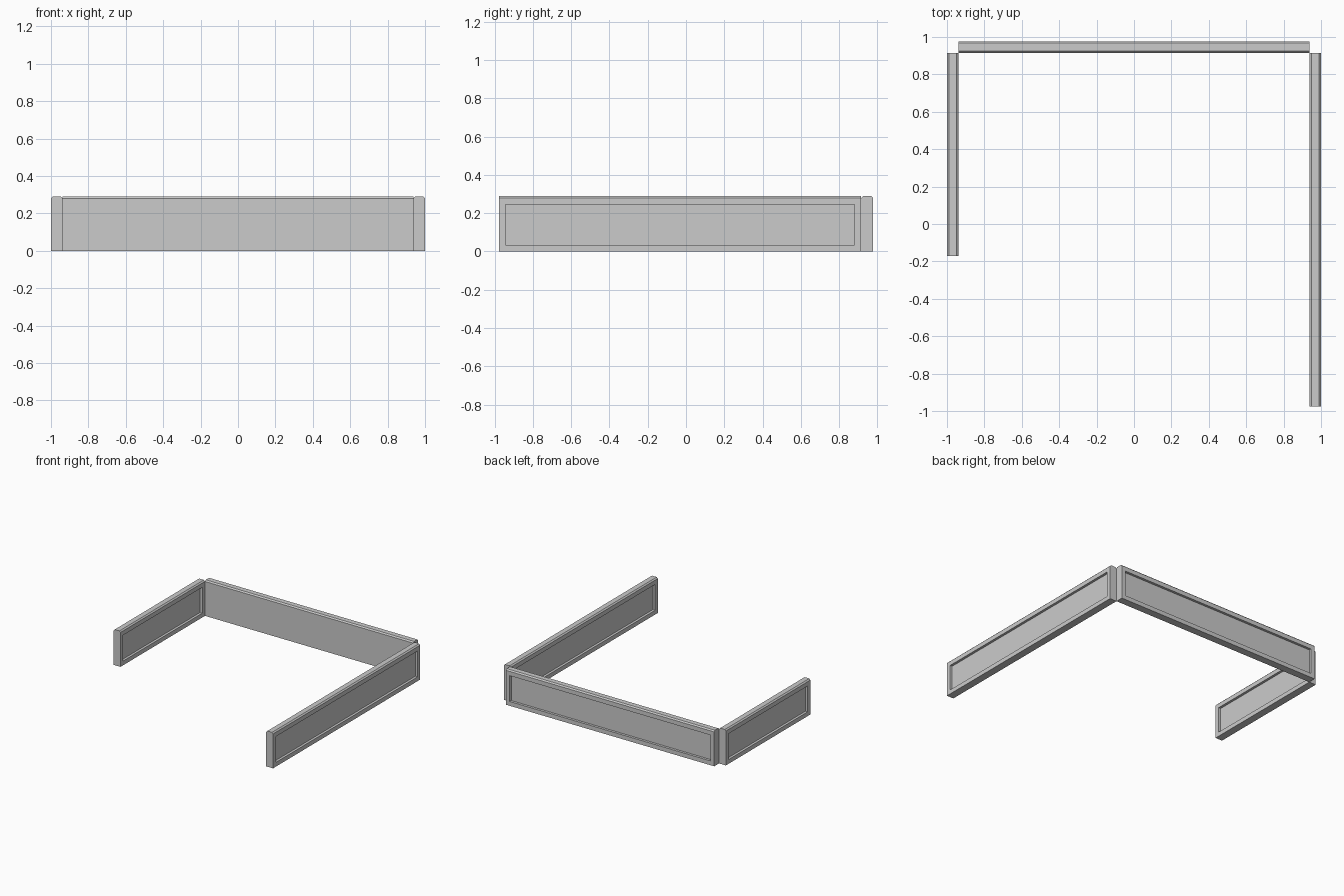
import bpy
import bmesh
from math import radians
from mathutils import Matrix

cube = bpy.data.objects.get("Cube")
if cube:
    bpy.data.objects.remove(cube, do_unlink=True)

HEIGHT, THICK = 0.29, 0.062
CHAMFER, MARGIN, DEPTH = 0.01, 0.035, 0.02

# Single grey for every wall
grey = bpy.data.materials.new("plain grey")
grey.use_nodes = True
colour = (0.6, 0.6, 0.6, 1)
grey.diffuse_color = colour
grey.node_tree.nodes["Principled BSDF"].inputs["Base Color"].default_value = colour


def wall(name, length, location, turn, panel_sides):
    """Low wall along local x, chamfered on top, with recessed panels on the given y sides."""
    bm = bmesh.new()
    h = THICK / 2
    profile = [(-h, 0), (h, 0), (h, HEIGHT - CHAMFER), (h - CHAMFER, HEIGHT),
               (CHAMFER - h, HEIGHT), (-h, HEIGHT - CHAMFER)]
    end = bm.faces.new([bm.verts.new((-length / 2, y, z)) for y, z in profile])
    moved = bmesh.ops.extrude_face_region(bm, geom=[end])["geom"]
    bmesh.ops.translate(bm, vec=(length, 0, 0),
                        verts=[v for v in moved if isinstance(v, bmesh.types.BMVert)])
    bmesh.ops.recalc_face_normals(bm, faces=bm.faces)
    bm.normal_update()

    # Recessed panel: a frame, then a straight step inward
    for side in panel_sides:
        face = next(f for f in bm.faces if f.normal.y * side > 0.99)
        bmesh.ops.inset_region(bm, faces=[face], thickness=MARGIN, use_even_offset=True)
        step = face.normal * -DEPTH
        pushed = bmesh.ops.extrude_face_region(bm, geom=[face])["geom"]
        bmesh.ops.translate(bm, vec=step,
                            verts=[v for v in pushed if isinstance(v, bmesh.types.BMVert)])
        if face.is_valid:
            bmesh.ops.delete(bm, geom=[face], context='FACES_ONLY')
        bm.normal_update()

    bmesh.ops.recalc_face_normals(bm, faces=bm.faces)
    bm.transform(Matrix.Translation(location) @ Matrix.Rotation(radians(turn), 4, 'Z'))
    mesh = bpy.data.meshes.new(name)
    bm.to_mesh(mesh)
    bm.free()
    mesh.materials.append(grey)
    bpy.context.collection.objects.link(bpy.data.objects.new(name, mesh))


BACK = 0.977
JOINT = BACK - THICK      # side walls stop at the inner face of the back wall
SIDE_X = 1 - THICK / 2

# Back wall, panelled outside only
wall("back_wall", 2 - 2 * THICK, (0, BACK - THICK / 2, 0), 0, [1])

# Side walls, panelled on both faces
for name, x, front in (("left_wall", SIDE_X, -BACK), ("right_wall", -SIDE_X, -0.172)):
    wall(name, JOINT - front, (x, (JOINT + front) / 2, 0), 90, [1, -1])
